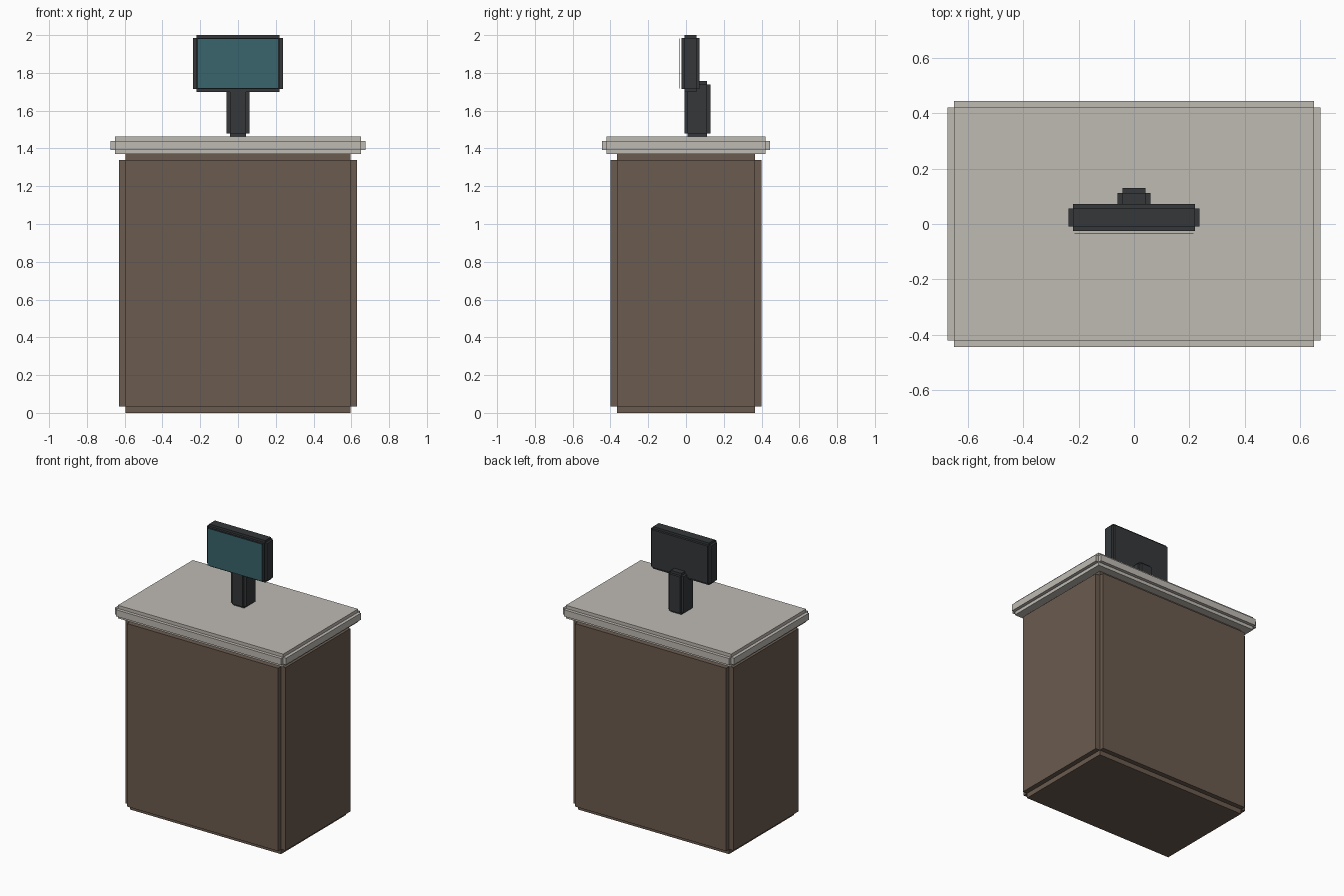
import bpy, bmesh
from mathutils import Matrix, Vector

if "Cube" in bpy.data.objects:
    bpy.data.objects.remove(bpy.data.objects["Cube"])


def material(name, rgb):
    m = bpy.data.materials.new(name)
    m.diffuse_color = (*rgb, 1)
    m.use_nodes = True
    m.node_tree.nodes["Principled BSDF"].inputs["Base Color"].default_value = m.diffuse_color
    return m


def finish(name, bm, mat):
    me = bpy.data.meshes.new(name)
    bm.to_mesh(me)
    bm.free()
    me.materials.append(mat)
    ob = bpy.data.objects.new(name, me)
    bpy.context.collection.objects.link(ob)
    return ob


def stepped_box(name, lo, hi, step, mat):
    """Box with notched edges: three crossing boxes, each full size on one axis."""
    lo, hi = Vector(lo), Vector(hi)
    bm = bmesh.new()
    for axis in range(3):
        size = hi - lo - Vector([0 if i == axis else 2 * step for i in range(3)])
        bmesh.ops.create_cube(bm, size=1, matrix=Matrix.Translation((lo + hi) / 2)
                              @ Matrix.Diagonal((*size, 1)))
    return finish(name, bm, mat)


brown = material("cabinet_brown", (0.145, 0.105, 0.078))
stone = material("counter_stone", (0.52, 0.49, 0.45))
dark = material("dark_plastic", (0.035, 0.039, 0.042))
teal = material("screen_teal", (0.04, 0.13, 0.145))

# Cabinet and overhanging counter top
stepped_box("cabinet", (-0.63, -0.40, 0), (0.63, 0.40, 1.373), 0.034, brown)
stepped_box("counter_top", (-0.675, -0.445, 1.37), (0.675, 0.445, 1.463), 0.023, stone)

# Monitor stand and housing
stepped_box("monitor_stand", (-0.06, -0.009, 1.46), (0.06, 0.13, 1.757), 0.018, dark)
stepped_box("monitor_housing", (-0.237, -0.025, 1.70), (0.237, 0.072, 2.0), 0.016, dark)

# Thin display panel just ahead of the housing
bm = bmesh.new()
bmesh.ops.create_cube(bm, size=1, matrix=Matrix.Translation((0, -0.035, 1.85))
                      @ Matrix.Diagonal((0.43, 0.003, 0.265, 1)))
finish("display_panel", bm, teal)
